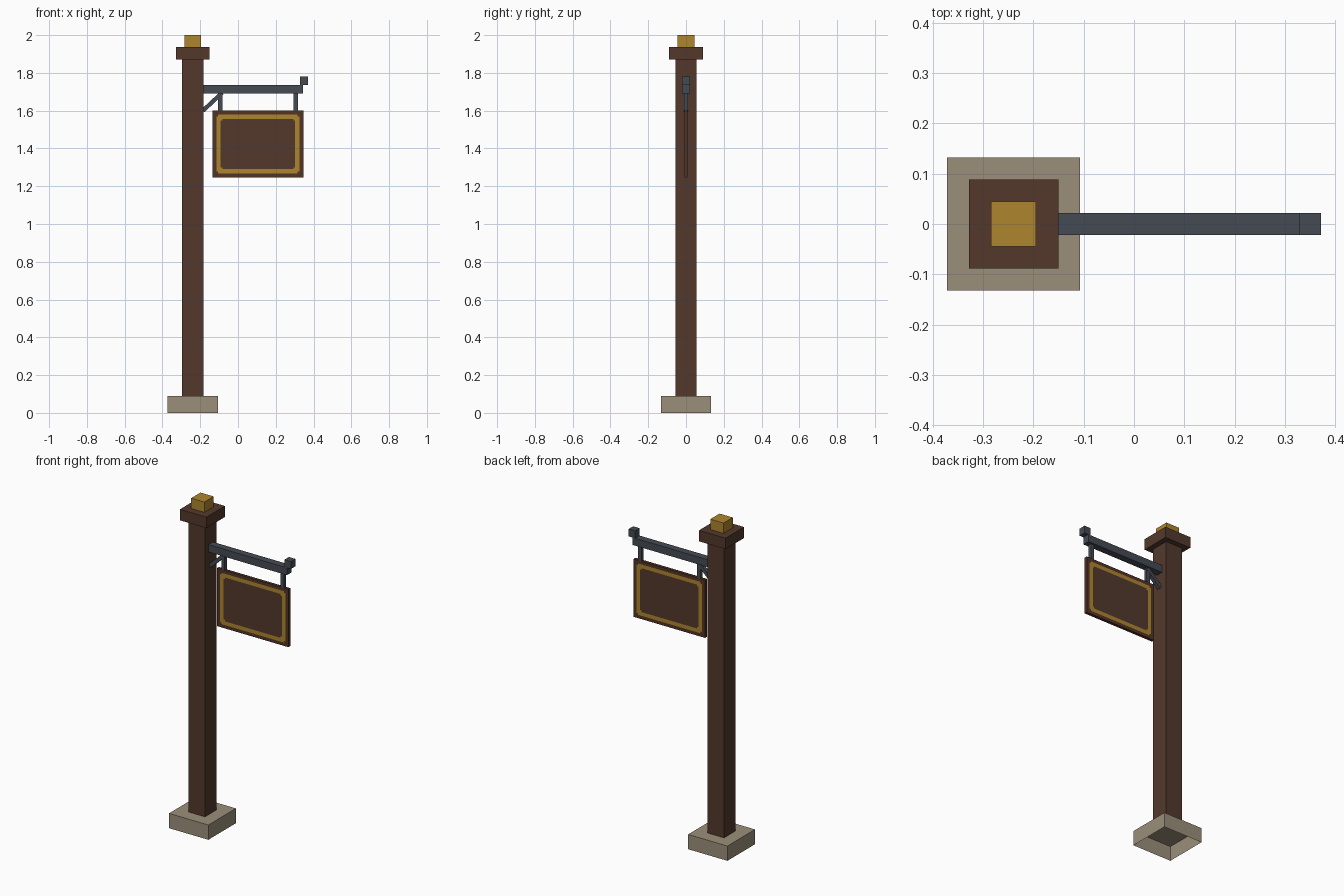
import bpy, bmesh, math
from mathutils import Matrix, Vector

if "Cube" in bpy.data.objects:
    bpy.data.objects.remove(bpy.data.objects["Cube"])


def material(name, r, g, b):
    lin = lambda c: ((c / 255 + 0.055) / 1.055) ** 2.4
    m = bpy.data.materials.new(name)
    m.diffuse_color = (lin(r), lin(g), lin(b), 1)
    m.use_nodes = True
    m.node_tree.nodes["Principled BSDF"].inputs["Base Color"].default_value = m.diffuse_color
    return m


STONE = material("stone", 155, 143, 122)
WOOD = material("dark wood", 83, 57, 44)
BORDER = material("sign edge wood", 82, 51, 38)
GOLD = material("gold", 174, 133, 46)
IRON = material("iron", 69, 75, 84)


def box(name, lo, hi, *mats, edit=None, matrix=None):
    """Box between two corners; edit(bm) may change the mesh."""
    lo, hi = Vector(lo), Vector(hi)
    bm = bmesh.new()
    bmesh.ops.create_cube(bm, size=1)
    bmesh.ops.scale(bm, vec=hi - lo, verts=bm.verts)
    bmesh.ops.translate(bm, vec=(lo + hi) / 2, verts=bm.verts)
    if edit:
        edit(bm)
    if matrix:
        bm.transform(matrix)
    me = bpy.data.meshes.new(name)
    bm.to_mesh(me)
    bm.free()
    for m in mats:
        me.materials.append(m)
    ob = bpy.data.objects.new(name, me)
    bpy.context.collection.objects.link(ob)
    return ob


def post_block(name, half, z0, z1, mat, edit=None):
    cx = -0.2395
    return box(name, (cx - half, -half, z0), (cx + half, half, z1), mat, edit=edit)


def open_bottom(bm):
    faces = [f for f in bm.faces if f.normal.z < -0.5]
    bmesh.ops.delete(bm, geom=faces, context='FACES_ONLY')


# Post: hollow stone foot, shaft, cap and gold top
post_block("stone_base", 0.1325, 0, 0.09, STONE, open_bottom)
post_block("post", 0.056, 0.09, 1.87, WOOD)
post_block("post_cap", 0.089, 1.87, 1.937, WOOD)
post_block("gold_top", 0.0445, 1.937, 2.0, GOLD)

# Iron arm with end block, hangers and diagonal brace
box("arm", (-0.184, -0.0215, 1.69), (0.345, 0.0215, 1.735), IRON)
box("arm_end_block", (0.328, -0.0215, 1.735), (0.3715, 0.0215, 1.78), IRON)
for name, x in (("hanger_inner", -0.094), ("hanger_outer", 0.306)):
    box(name, (x - 0.0115, -0.01, 1.60), (x + 0.0115, 0.01, 1.69), IRON)
box("brace", (-0.069, -0.011, -0.011), (0.069, 0.011, 0.011), IRON,
    matrix=Matrix.Translation((-0.135, 0, 1.647)) @ Matrix.Rotation(math.radians(-43), 4, 'Y'))

# Sign board with a gold frame cut into both faces, stepped at the corners
X0, X1, Z0, Z1 = -0.135, 0.346, 1.247, 1.60
A, B, C, D = 0.020, 0.030, 0.043, 0.053


def cut_frame(bm):
    for d in (A, B, C, D):
        for co, no in (((X0 + d, 0, 0), (1, 0, 0)), ((X1 - d, 0, 0), (1, 0, 0)),
                       ((0, 0, Z0 + d), (0, 0, 1)), ((0, 0, Z1 - d), (0, 0, 1))):
            bmesh.ops.bisect_plane(bm, geom=bm.verts[:] + bm.edges[:] + bm.faces[:],
                                   plane_co=co, plane_no=no)
    bm.normal_update()
    for f in bm.faces:
        c = f.calc_center_median()
        dx, dz = min(c.x - X0, X1 - c.x), min(c.z - Z0, Z1 - c.z)
        near, far = min(dx, dz), max(dx, dz)
        if abs(f.normal.y) < 0.5 or near < A or far < B:
            f.material_index = 0          # outer edge
        elif near < C or far < D:
            f.material_index = 1          # gold frame
        else:
            f.material_index = 2          # centre panel


box("sign_board", (X0, -0.009, Z0), (X1, 0.009, Z1), BORDER, GOLD, WOOD, edit=cut_frame)
